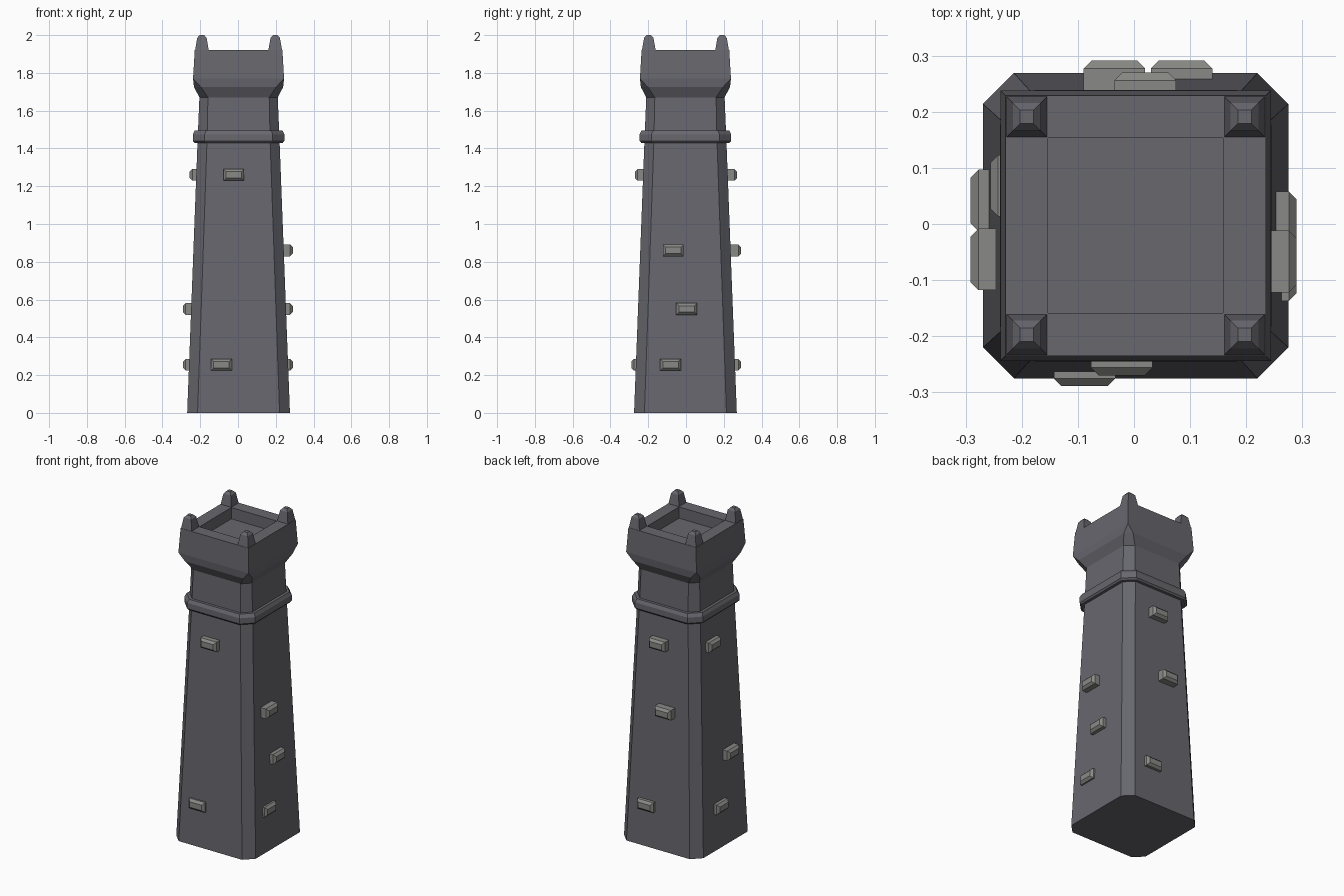
import bpy, bmesh
from mathutils import Matrix

if "Cube" in bpy.data.objects:
    bpy.data.objects.remove(bpy.data.objects["Cube"])

CX, CY = 0.003, -0.003  # tower axis


def material(name, rgb):
    m = bpy.data.materials.new(name)
    m.diffuse_color = (*rgb, 1)
    m.use_nodes = True
    m.node_tree.nodes["Principled BSDF"].inputs["Base Color"].default_value = m.diffuse_color
    return m


slate = material("dark slate", (0.135, 0.135, 0.155))
stone = material("light stone", (0.25, 0.25, 0.24))


def finish(bm, name, mat):
    bmesh.ops.remove_doubles(bm, verts=bm.verts, dist=1e-5)
    bmesh.ops.recalc_face_normals(bm, faces=bm.faces)
    me = bpy.data.meshes.new(name)
    bm.to_mesh(me)
    bm.free()
    me.materials.append(mat)
    ob = bpy.data.objects.new(name, me)
    bpy.context.collection.objects.link(ob)
    return ob


def loft(name, levels, mat, cx=CX, cy=CY):
    """Stack of chamfered squares; levels are (z, half width, corner cut)."""
    bm = bmesh.new()
    rings = []
    for z, h, c in levels:
        k = h - c
        pts = [(k, -h), (h, -k), (h, k), (k, h), (-k, h), (-h, k), (-h, -k), (-k, -h)]
        rings.append([bm.verts.new((cx + x, cy + y, z)) for x, y in pts])
    for a, b in zip(rings, rings[1:]):
        for i in range(8):
            j = (i + 1) % 8
            bm.faces.new((a[i], a[j], b[j], b[i]))
    bm.faces.new(rings[0][::-1])
    bm.faces.new(rings[-1])
    return finish(bm, name, mat)


# Tapered shaft and neck
loft("shaft", [(0, 0.272, 0.055), (1.44, 0.217, 0.05), (1.68, 0.207, 0.045)], slate)

# Collar ring
loft("collar", [(1.43, 0.234, 0.06), (1.44, 0.242, 0.062),
                (1.475, 0.242, 0.062), (1.495, 0.232, 0.06)], slate)

# Flared head with a sunken roof floor
loft("head", [(1.67, 0.207, 0.045), (1.725, 0.236, 0.037), (1.77, 0.241, 0),
              (1.92, 0.232, 0), (1.92, 0.156, 0), (1.85, 0.156, 0)], slate)

# Corner merlons
for sx in (-1, 1):
    for sy in (-1, 1):
        loft("merlon", [(1.915, 0.037, 0), (1.985, 0.025, 0), (2.0, 0.012, 0)], slate,
             CX + sx * 0.194, CY + sy * 0.194)


# Protruding stones with bevelled fronts
def brick(side, along, z, out):
    bm = bmesh.new()
    rings = []
    for y, w, h in ((-out + 0.055, 0.055, 0.031), (-out + 0.014, 0.055, 0.031),
                    (-out, 0.041, 0.017)):
        rings.append([bm.verts.new((along + sx * w, y, z + sz * h))
                      for sx, sz in ((-1, -1), (1, -1), (1, 1), (-1, 1))])
    for a, b in zip(rings, rings[1:]):
        for i in range(4):
            j = (i + 1) % 4
            bm.faces.new((a[i], a[j], b[j], b[i]))
    bm.faces.new(rings[0][::-1])
    bm.faces.new(rings[-1])
    turn = {"front": 0, "right": 1, "back": 2, "left": 3}[side]
    bmesh.ops.rotate(bm, verts=bm.verts, cent=(0, 0, 0),
                     matrix=Matrix.Rotation(turn * 1.5707963, 3, 'Z'))
    finish(bm, side + "_stone", stone)


# position along each face is measured rightwards as seen facing it
for side, along, z, out in (
        ("front", -0.022, 1.26, 0.270), ("front", -0.088, 0.255, 0.289),
        ("right", -0.067, 0.86, 0.290), ("right", 0.003, 0.55, 0.290),
        ("right", -0.082, 0.255, 0.290),
        ("back", -0.020, 1.26, 0.270), ("back", 0.035, 0.86, 0.291),
        ("back", -0.085, 0.255, 0.291),
        ("left", -0.068, 1.26, 0.256), ("left", 0.063, 0.55, 0.291),
        ("left", -0.042, 0.255, 0.291)):
    brick(side, along, z, out)
